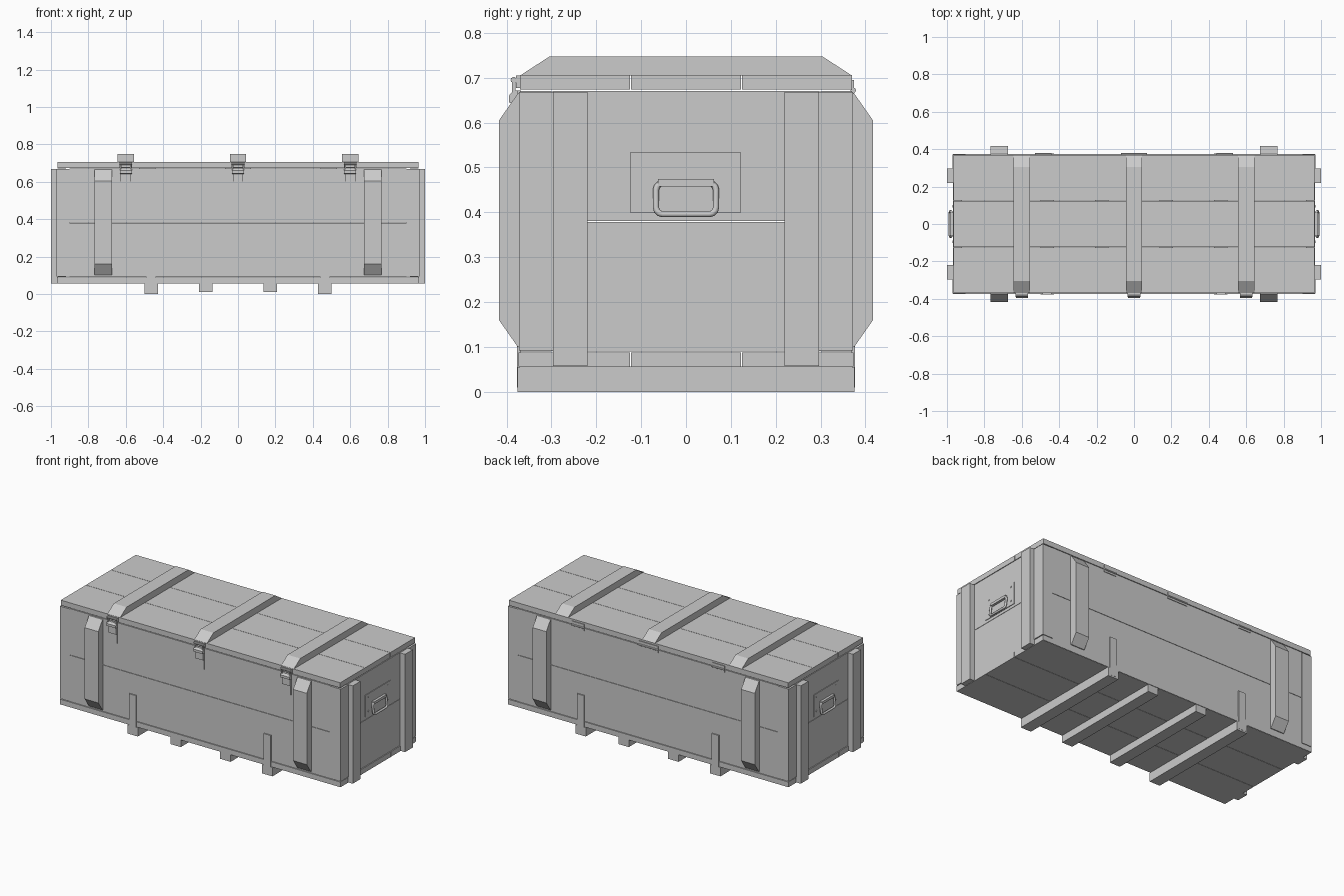
import bpy, bmesh, math
from mathutils import Vector

if "Cube" in bpy.data.objects:
    bpy.data.objects.remove(bpy.data.objects["Cube"])


def finish(name, bm):
    bmesh.ops.recalc_face_normals(bm, faces=bm.faces)
    me = bpy.data.meshes.new(name)
    bm.to_mesh(me)
    bm.free()
    ob = bpy.data.objects.new(name, me)
    bpy.context.collection.objects.link(ob)
    return ob


def box(name, x0, x1, y0, y1, z0, z1):
    bm = bmesh.new()
    bmesh.ops.create_cube(bm, size=1)
    for v in bm.verts:
        v.co = Vector(((x0 + x1) / 2 + v.co.x * (x1 - x0),
                       (y0 + y1) / 2 + v.co.y * (y1 - y0),
                       (z0 + z1) / 2 + v.co.z * (z1 - z0)))
    return finish(name, bm)


def side_box(name, s, x0, x1, y0, y1, z0, z1):
    """Box on the front (s=-1) or back (s=1)."""
    return box(name, x0, x1, *sorted((s * y0, s * y1)), z0, z1)


def end_box(name, s, x0, x1, y0, y1, z0, z1):
    """Box on the left (s=-1) or right (s=1) end."""
    return box(name, *sorted((s * x0, s * x1)), y0, y1, z0, z1)


def prism(name, pts, x0, x1):
    """Extrude a (y, z) profile along x."""
    bm = bmesh.new()
    f = bm.faces.new([bm.verts.new((x0, y, z)) for y, z in pts])
    r = bmesh.ops.extrude_face_region(bm, geom=[f])
    for v in r['geom']:
        if isinstance(v, bmesh.types.BMVert):
            v.co.x = x1
    return finish(name, bm)


def cylinder_x(name, x0, x1, y, z, r, n=10):
    pts = [(y + r * math.cos(2 * math.pi * i / n), z + r * math.sin(2 * math.pi * i / n)) for i in range(n)]
    return prism(name, pts, x0, x1)


# lid and floor planks
for i, (a, b) in enumerate([(-0.37, -0.125), (-0.123, 0.123), (0.125, 0.37)]):
    box(f"lid_plank_{i}", -0.965, 0.965, a, b, 0.674, 0.706)
    box(f"floor_plank_{i}", -0.968, 0.968, a, b, 0.055, 0.088)

# front and back walls with corner posts
for s in (-1, 1):
    side_box("side_plank_lower", s, -0.9, 0.9, 0.30, 0.37, 0.09, 0.379)
    side_box("side_plank_upper", s, -0.9, 0.9, 0.30, 0.37, 0.381, 0.67)
    side_box("floor_edge_trim", s, -0.968, 0.968, 0.37, 0.373, 0.056, 0.088)
    for e in (-1, 1):
        cx = e * 0.935
        side_box("corner_post", s, cx - 0.035, cx + 0.035, 0.297, 0.372, 0.092, 0.668)

# chamfered battens on front and back
for s in (-1, 1):
    prof = [(0.365, 0.1), (0.375, 0.1), (0.417, 0.16), (0.417, 0.605), (0.375, 0.665), (0.365, 0.668)]
    for cx in (-0.72, 0.72):
        prism("side_batten", [(s * y, z) for y, z in prof], cx - 0.047, cx + 0.047)

# end walls, end battens, handles
for s in (-1, 1):
    end_box("end_plank_lower", s, 0.92, 0.965, -0.298, 0.298, 0.09, 0.379)
    end_box("end_plank_upper", s, 0.92, 0.965, -0.298, 0.298, 0.381, 0.67)
    for e in (-1, 1):
        cy = e * 0.258
        end_box("end_batten", s, 0.962, 1.0, cy - 0.038, cy + 0.038, 0.057, 0.668)
    end_box("handle_plate", s, 0.963, 0.969, -0.124, 0.122, 0.398, 0.535)
    end_box("handle_bracket", s, 0.966, 0.984, -0.062, 0.062, 0.458, 0.474)
    for y in (-0.095, 0.095):
        for z in (0.425, 0.515):
            cx = sorted((s * 0.968, s * 0.971))
            cylinder_x("handle_rivet", *cx, y, z, 0.006, 8)
    # rounded rectangular grip
    cu = bpy.data.curves.new("handle_grip", 'CURVE')
    cu.dimensions = '3D'
    cu.bevel_depth = 0.007
    cu.bevel_resolution = 2
    pts = []
    for k, (cy, cz) in enumerate([(0.052, 0.45), (-0.052, 0.45), (-0.052, 0.411), (0.052, 0.411)]):
        for j in range(4):
            a = math.radians(90 * k + 30 * j)
            z = cz + 0.015 * math.sin(a)
            pts.append((s * (0.976 + (0.465 - z) * 0.12), cy + 0.015 * math.cos(a), z))
    sp = cu.splines.new('POLY')
    sp.points.add(len(pts) - 1)
    for p, co in zip(sp.points, pts):
        p.co = (*co, 1)
    sp.use_cyclic_u = True
    bpy.context.collection.objects.link(bpy.data.objects.new("handle_grip", cu))

# lid straps and front latches
for cx in (-0.6, 0, 0.6):
    prism("lid_batten", [(-0.37, 0.705), (-0.305, 0.747), (0.305, 0.747), (0.37, 0.705)],
          cx - 0.044, cx + 0.044)
    box("latch_plate", cx - 0.027, cx + 0.027, -0.376, -0.368, 0.54, 0.672)
    box("latch_lever", cx - 0.027, cx + 0.027, -0.384, -0.374, 0.60, 0.668)
    box("latch_keeper", cx - 0.034, cx + 0.034, -0.379, -0.368, 0.677, 0.705)
    prism("latch_clip", [(-0.376, 0.64), (-0.395, 0.645), (-0.395, 0.66), (-0.384, 0.672), (-0.376, 0.672)],
          cx - 0.032, cx + 0.032)
    cylinder_x("latch_pin", cx - 0.034, cx + 0.034, -0.384, 0.695, 0.007)
    for e in (-1, 1):
        bx = cx + e * 0.027
        box("latch_link", bx - 0.004, bx + 0.004, -0.388, -0.38, 0.65, 0.70)

# back hinges
for cx, w in ((-0.485, 0.043), (0, 0.07), (0.485, 0.043)):
    box("hinge_leaf", cx - w, cx + w, 0.368, 0.374, 0.655, 0.695)
    cylinder_x("hinge_pin", cx - w, cx + w, 0.373, 0.672, 0.006)

# skids, with metal bands wrapped around the outer pair
for cx in (-0.465, -0.172, 0.172, 0.465):
    box("skid", cx - 0.036, cx + 0.036, -0.37, 0.37, 0.01, 0.056)
for cx in (-0.465, 0.465):
    box("band_bottom", cx - 0.036, cx + 0.036, -0.376, 0.376, 0.0, 0.011)
    for s in (-1, 1):
        side_box("band_foot", s, cx - 0.036, cx + 0.036, 0.369, 0.376, 0.0, 0.055)
        side_box("band_side", s, cx - 0.024, cx + 0.024, 0.369, 0.377, 0.01, 0.252)
